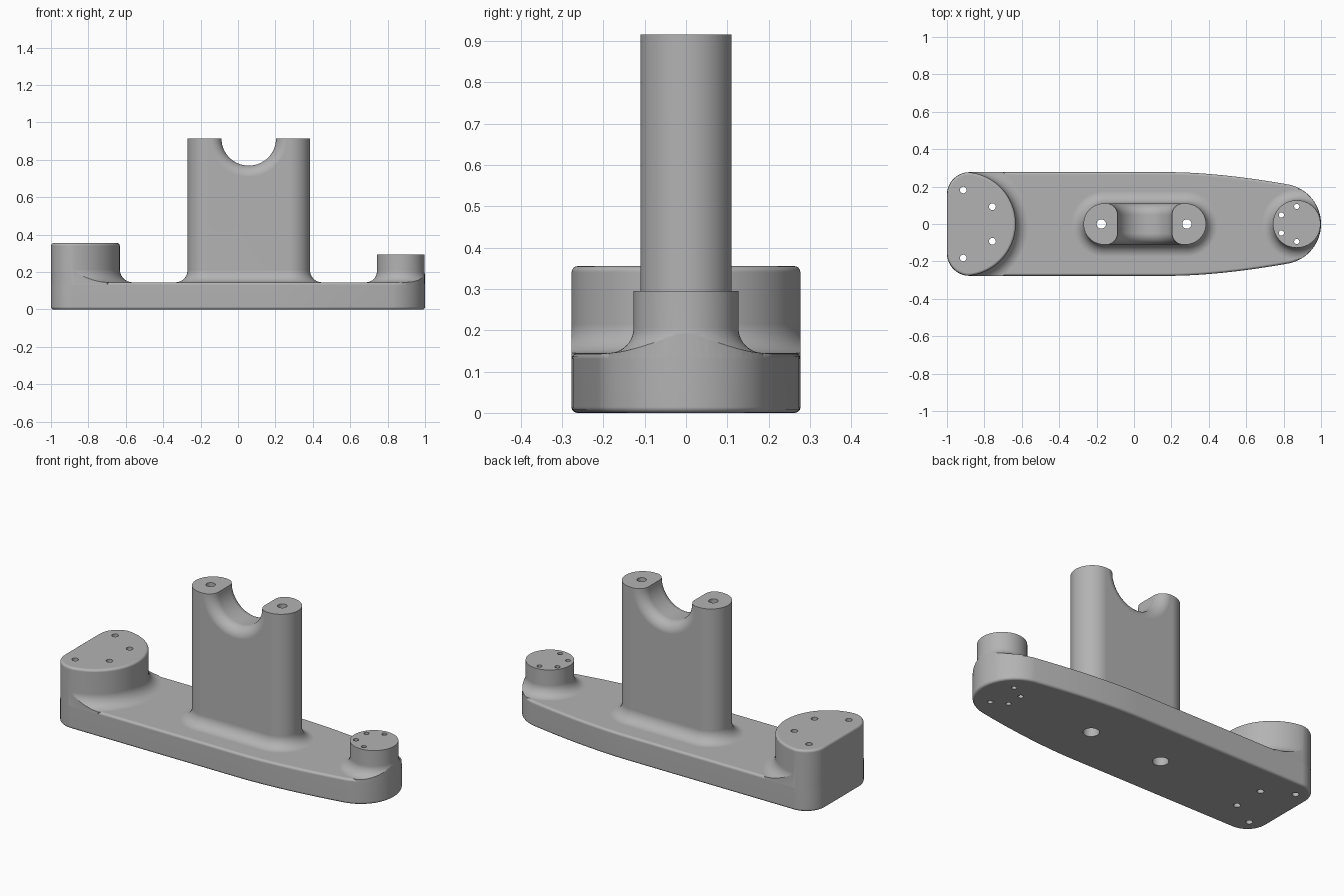
import bpy
import bmesh
from math import sin, cos, pi

cube = bpy.data.objects.get("Cube")
if cube:
    bpy.data.objects.remove(cube, do_unlink=True)

grey = bpy.data.materials.new("plain grey")
grey.use_nodes = True
COLOUR = (0.45, 0.45, 0.45, 1)
grey.diffuse_color = COLOUR
grey.node_tree.nodes["Principled BSDF"].inputs["Base Color"].default_value = COLOUR


def loft(name, rings):
    """Skin a stack of equal-length point rings and cap both ends."""
    bm = bmesh.new()
    loops = [[bm.verts.new(p) for p in ring] for ring in rings]
    for a, b in zip(loops, loops[1:]):
        for i in range(len(a)):
            j = (i + 1) % len(a)
            bm.faces.new((a[i], a[j], b[j], b[i]))
    bm.faces.new(loops[0])
    bm.faces.new(loops[-1])
    bmesh.ops.recalc_face_normals(bm, faces=bm.faces)
    mesh = bpy.data.meshes.new(name)
    bm.to_mesh(mesh)
    bm.free()
    mesh.materials.append(grey)
    obj = bpy.data.objects.new(name, mesh)
    bpy.context.collection.objects.link(obj)
    return obj


def apply(obj, mod):
    bpy.context.view_layer.objects.active = obj
    bpy.ops.object.modifier_apply(modifier=mod.name)


def boolean(obj, other, operation):
    mod = obj.modifiers.new("cut", 'BOOLEAN')
    mod.operation = operation
    mod.solver = 'EXACT'
    mod.object = other
    apply(obj, mod)
    bpy.data.objects.remove(other, do_unlink=True)


def stadium(cx, cy, half, r, z, n=32):
    """Ring of two half circles whose centres lie half either side of cx."""
    pts = []
    for side in (1, -1):
        for i in range(n + 1):
            a = pi * i / n - pi / 2
            if half == 0 and i == n:
                continue
            pts.append((cx + side * (half + r * cos(a)), cy + side * r * sin(a), z))
    return pts


DECK = 0.145


def pillar(name, cx, half, r, top, fillet, edge=0):
    """Upright with a concave fillet at the deck and an optional rounded top."""
    sections = [(fillet, 0.08)]
    for i in range(11):
        a = pi / 2 * i / 10
        sections.append((fillet * (1 - sin(a)), DECK + fillet * (1 - cos(a))))
    if edge:
        for i in range(6):
            a = pi / 2 * i / 5
            sections.append((edge * (cos(a) - 1), top + edge * (sin(a) - 1)))
    else:
        sections.append((0, top))
    return loft(name, [stadium(cx, 0, half, r + d, z) for d, z in sections])


def plate_outline():
    half = []
    for i in range(17):                       # round nose
        a = 1.36 * i / 16
        half.append((0.785 + 0.215 * cos(a), 0.215 * sin(a)))
    for i in range(15, -1, -1):               # tapering flank
        t = i / 16
        half.append((0.2 + 0.63 * t, 0.277 - 0.067 * t ** 1.7))
    for i in range(13):                       # square end with round corners
        a = pi / 2 + pi / 2 * i / 12
        half.append((-0.88 + 0.12 * cos(a), 0.157 + 0.12 * sin(a)))
    return half + [(x, -y) for x, y in reversed(half[1:])]


def plate(name, bottom, top, scale, width):
    outline = plate_outline()
    obj = loft(name, [[(x * scale, y * scale, z) for x, y in outline]
                      for z in (bottom, top)])
    mod = obj.modifiers.new("round", 'BEVEL')
    mod.width = width
    mod.segments = 4
    mod.limit_method = 'ANGLE'
    mod.angle_limit = 1.0
    apply(obj, mod)
    return obj


# Base plate with its two end bosses trimmed to the plate outline
body = plate("bracket_body", 0, DECK, 1, 0.014)
bosses = [pillar("wide_boss", -0.91, 0, 0.278, 0.355, 0.07, 0.014),
          pillar("small_boss", 0.87, 0, 0.127, 0.295, 0.06)]
for boss in bosses:
    boolean(boss, plate("trim", 0.03, 0.3551, 0.999, 0.014), 'INTERSECT')
    boolean(body, boss, 'UNION')

# Central upright with a flared saddle notch
MID = 0.0575
upright = pillar("upright", MID, 0.2175, 0.11, 0.915, 0.065)
FLARE = 0.06
sections = [(-0.2, 0.146 + FLARE)]
for side in (-1, 1):
    for i in range(11):
        a = pi / 2 * (i / 10 if side > 0 else 1 - i / 10)
        sections.append((side * (0.11 - FLARE + FLARE * sin(a)),
                         0.146 + FLARE * (1 - cos(a))))
sections.append((0.2, 0.146 + FLARE))
saddle = loft("saddle_cutter", [
    [(MID + r * cos(pi * i / 32), y, 0.915 + r * sin(pi * i / 32)) for i in range(64)]
    for y, r in sections])
boolean(upright, saddle, 'DIFFERENCE')
boolean(body, upright, 'UNION')


# Bolt holes
def drill(x, y, steps):
    cutter = loft("drill", [stadium(x, y, 0, r, z, 12) for r, z in steps])
    boolean(body, cutter, 'DIFFERENCE')


for x in (-0.175, 0.283):
    drill(x, 0, [(0.042, -0.1), (0.042, 0.1), (0.025, 0.1), (0.025, 1)])
for x, y, r in ((-0.913, 0.182, 0.018), (-0.757, 0.092, 0.018),
                (0.87, 0.094, 0.014), (0.788, 0.048, 0.014)):
    for side in (-1, 1):
        drill(x, side * y, [(r, -0.1), (r, 0.5)])

# Smooth shading with crisp edges
bpy.ops.object.select_all(action='DESELECT')
body.select_set(True)
bpy.context.view_layer.objects.active = body
bpy.ops.object.shade_smooth_by_angle(angle=0.55)
weighted = body.modifiers.new("even_normals", 'WEIGHTED_NORMAL')
weighted.keep_sharp = True
